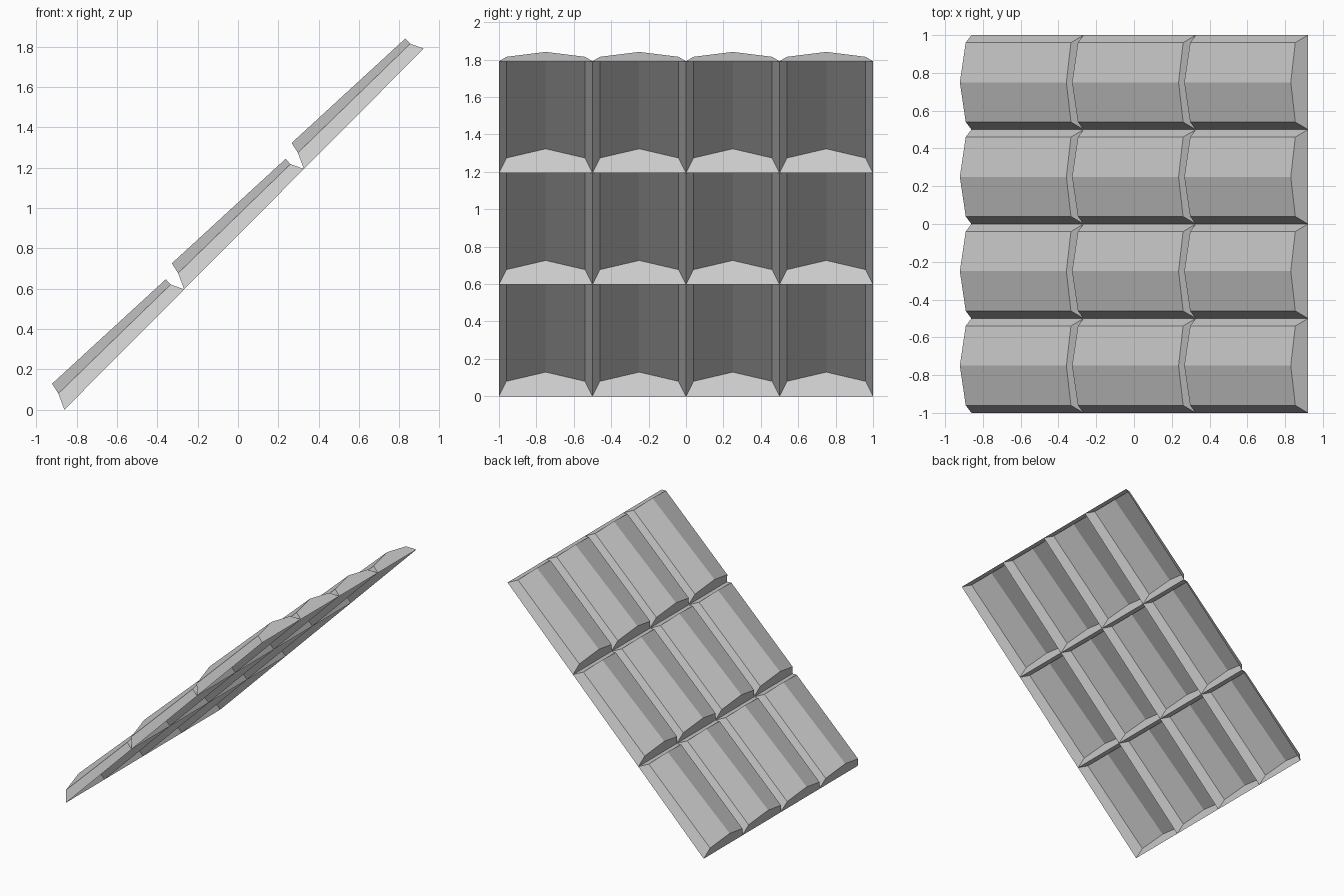
import bpy
import bmesh

cube = bpy.data.objects.get("Cube")
if cube:
    bpy.data.objects.remove(cube, do_unlink=True)

# Plain grey for every tile
grey = bpy.data.materials.new("tile_grey")
grey.use_nodes = True
color = (0.6, 0.6, 0.6, 1)
grey.diffuse_color = color
grey.node_tree.nodes["Principled BSDF"].inputs["Base Color"].default_value = color

WIDTH, PITCH_X, PITCH_Z = 0.5, 0.594, 0.597
COLUMNS, ROWS = 4, 3

# Cross-section levels: half width, low end (x, z), high end (x, z)
RIM = (0.25, (-0.861, 0.0), (-0.267, 0.597))
SHOULDER = (0.21, (-0.891, 0.08), (-0.334, 0.621))
RIDGE = (0.0, (-0.922, 0.129), (-0.358, 0.647))


def section(bm, end):
    """Five points across the tile at its low (1) or high (2) end."""
    points = [(-lv[0], lv[end]) for lv in (RIM, SHOULDER, RIDGE)]
    points += [(lv[0], lv[end]) for lv in (SHOULDER, RIM)]
    return [bm.verts.new((x, y, z)) for y, (x, z) in points]


# One open-bottomed tile: four long panels and two sloping ends
bm = bmesh.new()
low, high = section(bm, 1), section(bm, 2)
for i in range(len(low) - 1):
    bm.faces.new((low[i], high[i], high[i + 1], low[i + 1]))
bm.faces.new(low)
bm.faces.new(high[::-1])
bm.normal_update()

tile_mesh = bpy.data.meshes.new("roof_tile")
bm.to_mesh(tile_mesh)
bm.free()
tile_mesh.materials.append(grey)

# Lay the tiles in rows stepping up the slope
for row in range(ROWS):
    for col in range(COLUMNS):
        tile = bpy.data.objects.new(f"roof_tile_row{row + 1}_column{col + 1}", tile_mesh)
        y = (col - (COLUMNS - 1) / 2) * WIDTH
        tile.location = (row * PITCH_X - 0.03 + 0.03, y, row * PITCH_Z)
        bpy.context.scene.collection.objects.link(tile)
